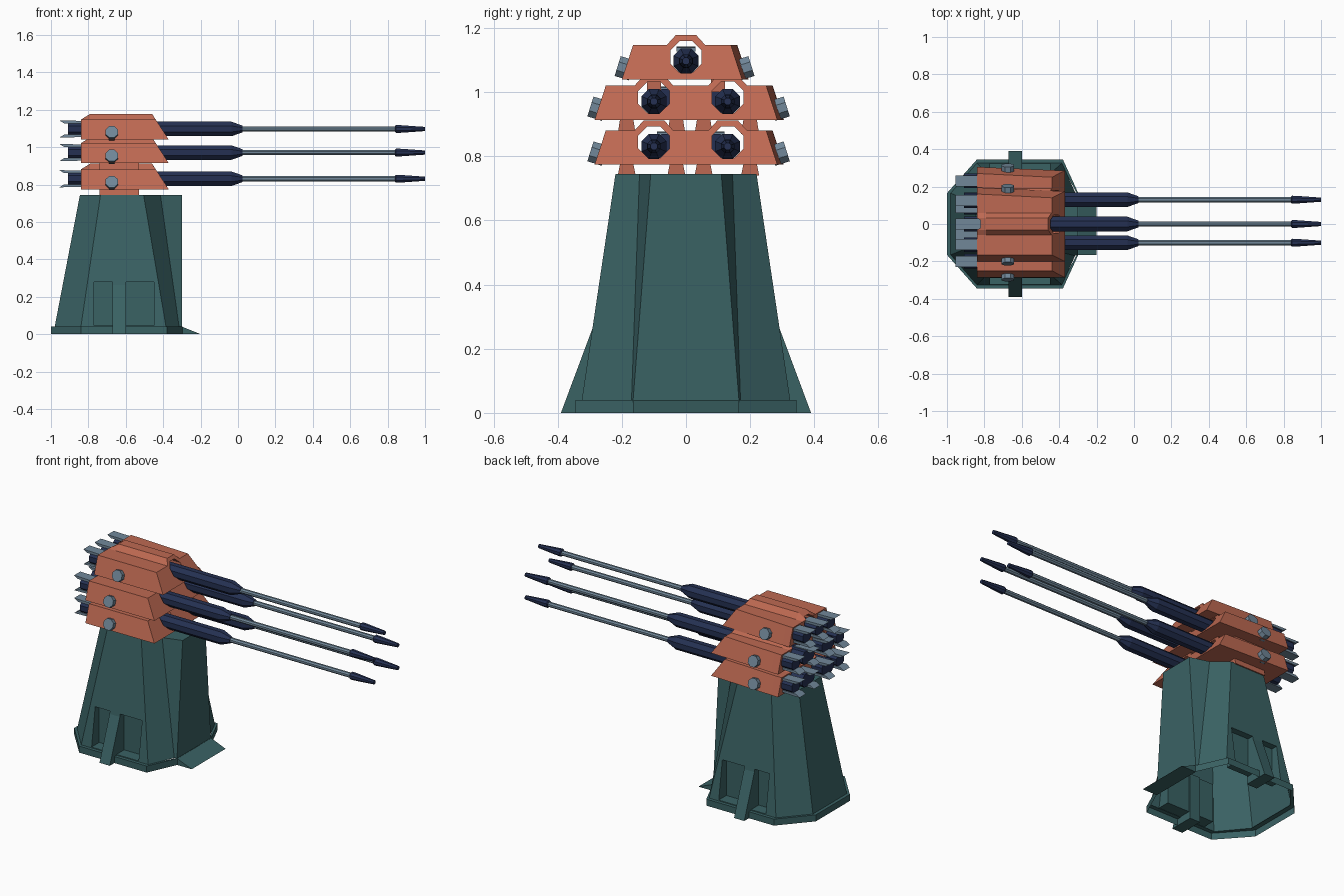
import bpy, bmesh, math
from mathutils import Vector, Matrix

if "Cube" in bpy.data.objects:
    bpy.data.objects.remove(bpy.data.objects["Cube"])


def material(name, rgb):
    m = bpy.data.materials.new(name)
    m.diffuse_color = (*rgb, 1)
    m.use_nodes = True
    m.node_tree.nodes["Principled BSDF"].inputs["Base Color"].default_value = m.diffuse_color
    return m


TEAL = material("dark teal", (0.042, 0.122, 0.127))
ORANGE = material("rust orange", (0.515, 0.141, 0.084))
STEEL = material("steel blue", (0.165, 0.245, 0.32))
NAVY = material("navy", (0.018, 0.030, 0.085))


def loft(name, rings, mat, cap_start=True, cap_end=True):
    """Skin a list of equal-length point rings."""
    bm = bmesh.new()
    vs = [[bm.verts.new(p) for p in r] for r in rings]
    n = len(rings[0])
    for a, b in zip(vs, vs[1:]):
        for i in range(n):
            j = (i + 1) % n
            bm.faces.new((a[i], a[j], b[j], b[i]))
    if cap_start:
        bm.faces.new(vs[0][::-1])
    if cap_end:
        bm.faces.new(vs[-1])
    bmesh.ops.recalc_face_normals(bm, faces=bm.faces)
    me = bpy.data.meshes.new(name)
    bm.to_mesh(me)
    bm.free()
    me.materials.append(mat)
    ob = bpy.data.objects.new(name, me)
    bpy.context.collection.objects.link(ob)
    return ob


def prism_x(name, yz, x0, x1, mat):
    return loft(name, [[(x, y, z) for y, z in yz] for x in (x0, x1)], mat)


def box(name, x0, x1, y0, y1, z0, z1, mat):
    return prism_x(name, [(y0, z0), (y1, z0), (y1, z1), (y0, z1)], x0, x1, mat)


def turned(name, prof, y, z, mat, sides=8):
    """Low-poly body turned round an x-axis through (y, z); prof = (x, radius)."""
    rings = []
    for x, r in prof:
        rings.append([(x, y + r * math.cos(2 * math.pi * (k + .5) / sides),
                       z + r * math.sin(2 * math.pi * (k + .5) / sides)) for k in range(sides)])
    return loft(name, rings, mat)


def cut(ob, cutters):
    for c in cutters:
        m = ob.modifiers.new("cut", 'BOOLEAN')
        m.operation, m.solver, m.object = 'DIFFERENCE', 'EXACT', c
        bpy.context.view_layer.objects.active = ob
        bpy.ops.object.modifier_apply(modifier=m.name)
    for c in cutters:
        bpy.data.objects.remove(c)


def mirrored(half):
    return half + [(x, -y) for x, y in reversed(half)]


# --- tower: tapered pedestal with niches low on both flanks, open underneath
bottom = mirrored([(-.98, .165), (-.84, .325), (-.385, .325), (-.315, .17), (-.3, .165)])
top = mirrored([(-.845, .11), (-.735, .22), (-.505, .22), (-.415, .145), (-.3, .11)])
tower = loft("tower", [[(x, y, .04) for x, y in bottom], [(x, y, .745) for x, y in top]], TEAL)
niches = []
for s in (-1, 1):
    for x0, x1 in ((-.77, -.67), (-.6, -.45)):
        niches.append(box("niche_cutter", x0, x1, min(s * .25, s * .5), max(s * .25, s * .5),
                          .045, .28, TEAL))
cut(tower, niches)
bm = bmesh.new()
bm.from_mesh(tower.data)
bmesh.ops.delete(bm, geom=[f for f in bm.faces if f.calc_center_median().z < .042],
                 context='FACES')
bm.to_mesh(tower.data)
bm.free()

# --- plinth rim, ramp and flank buttresses
outer = mirrored([(-1, .165), (-.84, .345), (-.38, .345), (-.298, .165)])
inner = mirrored([(-.97, .163), (-.84, .32), (-.39, .32), (-.305, .163)])
loft("plinth", [[(x, y, 0) for x, y in outer], [(x, y, .04) for x, y in outer],
                [(x, y, .04) for x, y in inner]], TEAL, False, False)
loft("front_ramp", [[(-.3, y, 0), (-.2, y, 0), (-.3, y, .04)] for y in (-.165, .165)], TEAL)
for s in (-1, 1):
    prism_x("buttress", [(s * .24, 0), (s * .39, 0), (s * .293, .26), (s * .285, .28),
                         (s * .24, .28)], -.67, -.6, TEAL)


# --- gun tiers
def housing(z, left, right, guns):
    """Trapezoid shroud with a raised arch and a tunnel over every gun."""
    zb, zt, zh = z - .057, z + .05, z + .081

    def ring(x_of, raised, taper):
        pts = [(left, zb), (right - taper, zb), (right - .035 - taper, zt)]
        for g in sorted(guns, reverse=True):
            h = zh if raised else zt
            pts += [(g + .06, zt), (g + .032, h), (g - .032, h), (g - .06, zt)]
        pts.append((left + .035, zt))
        return [(x_of(h), y, h) for y, h in pts]

    ob = loft("gun_housing", [ring(lambda h: -.84, False, 0), ring(lambda h: -.79, True, .002),
                              ring(lambda h: -.37 - (h - zb) * .65, True, .02)], ORANGE)
    cut(ob, [turned("tunnel_cutter", [(-1, .053), (-.2, .053)], g, z + .013, ORANGE)
             for g in guns])


def gun(y, z):
    turned("gun_breech", [(-.91, .042), (-.035, .042), (.025, .019)], y, z, NAVY)
    turned("gun_barrel", [(.02, .015), (.85, .015)], y, z, STEEL)
    turned("muzzle", [(.84, .018), (.845, .023), (.87, .022), (1, .012)], y, z, NAVY)


def rear_tube(y, z):
    turned("rear_tube", [(-.91, .042), (-.8, .042)], y, z, NAVY)
    for s in (-1, 1):
        loft("rear_fin", [[(-.82, yy, z + s * .03), (-.93, yy, z + s * .03),
                           (-.955, yy, z + s * .046), (-.82, yy, z + s * .043)]
                          for yy in (y - .03, y + .03)], STEEL)


def knob(y, z, s):
    """Octagonal boss square to the sloping flank."""
    axis = Vector((0, s, .31)).normalized()
    side = axis.cross(Vector((1, 0, 0)))
    c = Vector((-.675, y, z))
    loft("side_knob", [[c + axis * d + .035 * (math.cos(a) * Vector((1, 0, 0)) + math.sin(a) * side)
                        for a in [math.pi * (k + .5) / 4 for k in range(8)]]
                       for d in (-.025, .022)], STEEL)


tiers = [(.831, -.285, .305, (-.10, .13), (-.2, -.06, .09, .23)),
         (.971, -.285, .305, (-.10, .13), (-.2, -.06, .09, .23)),
         (1.097, -.2, .195, (0,), (-.11, 0, .125))]
for z, left, right, guns, tubes in tiers:
    housing(z, left, right, guns)
    for g in guns:
        gun(g, z)
    for t in tubes:
        rear_tube(t, z)
    knob(left + .008, z - .022, -1)
    knob(right - .012, z - .022, 1)

# --- support posts between the tiers
for y in (-.185, -.03, .055, .2):
    for z0, z1 in ((.74, .78), (.87, .92)):
        prism_x("tier_post", [(y - .028, z0), (y + .028, z0), (y + .02, z1), (y - .02, z1)],
                -.74, -.53, ORANGE)
for y in (-.1, .1):
    box("upper_post", -.74, -.53, y - .022, y + .022, 1.0, 1.05, ORANGE)
